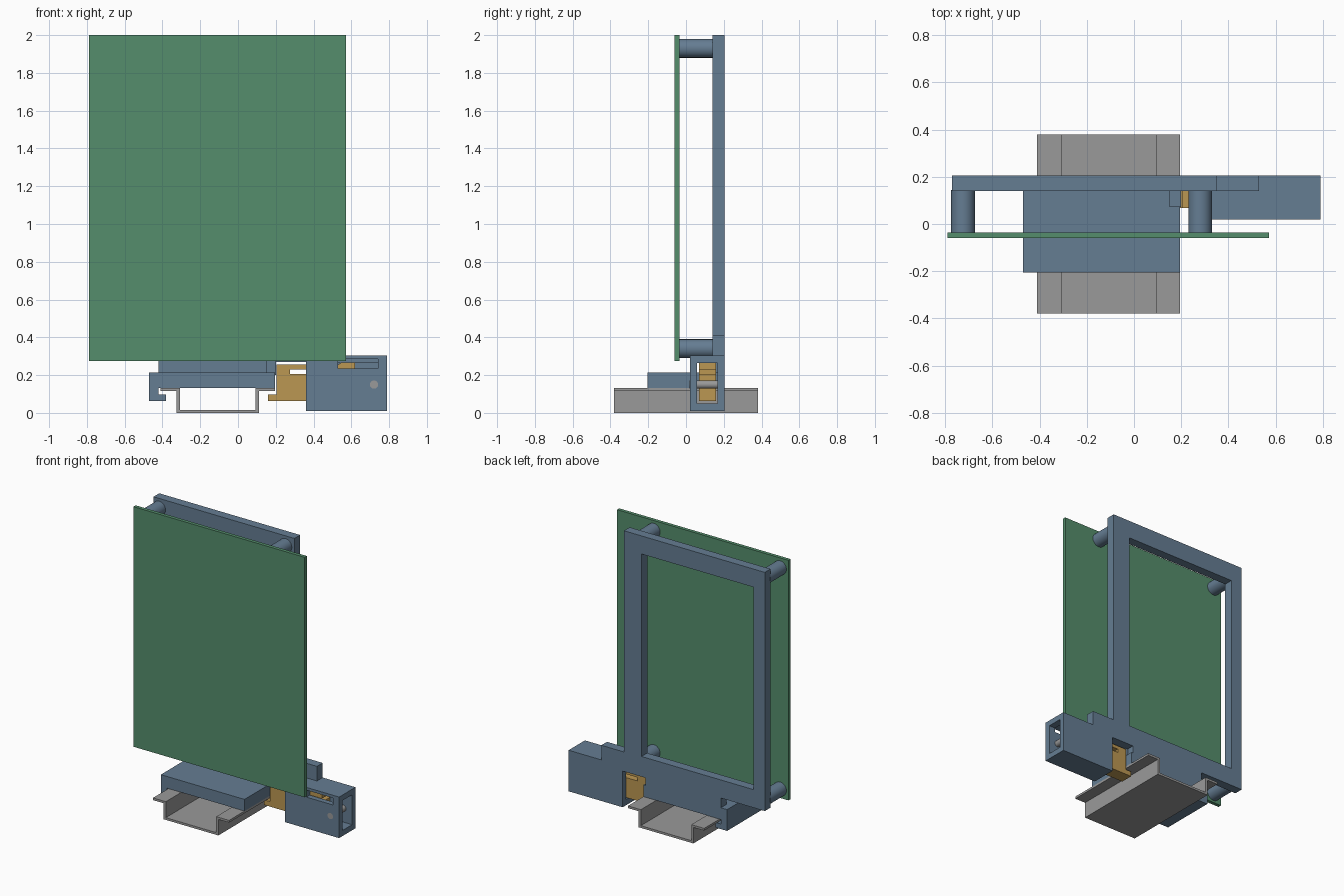
import bpy, math
from mathutils import Matrix

if "Cube" in bpy.data.objects:
    bpy.data.objects.remove(bpy.data.objects["Cube"])


def material(name, rgb):
    m = bpy.data.materials.new(name)
    m.diffuse_color = (*rgb, 1)
    m.use_nodes = True
    m.node_tree.nodes["Principled BSDF"].inputs["Base Color"].default_value = m.diffuse_color
    return m


BLUE = material("slate blue plastic", (0.130, 0.205, 0.290))
GREEN = material("board green", (0.090, 0.270, 0.150))
AMBER = material("amber plastic", (0.500, 0.310, 0.085))
GREY = material("steel grey", (0.320, 0.320, 0.320))


def extrude(name, loops, y0, y1, mat):
    """Extrude closed x-z loops (first outer, others holes) from y0 to y1."""
    cu = bpy.data.curves.new(name, "CURVE")
    cu.dimensions, cu.fill_mode = "2D", "BOTH"
    cu.extrude = (y1 - y0) / 2
    for pts in loops:
        sp = cu.splines.new("POLY")
        sp.points.add(len(pts) - 1)
        for p, (x, z) in zip(sp.points, pts):
            p.co = (x, z, 0, 1)
        sp.use_cyclic_u = True
    tmp = bpy.data.objects.new(name + "_curve", cu)
    bpy.context.collection.objects.link(tmp)
    dg = bpy.context.evaluated_depsgraph_get()
    me = bpy.data.meshes.new_from_object(tmp.evaluated_get(dg))
    bpy.data.objects.remove(tmp)
    me.transform(Matrix.Translation((0, (y0 + y1) / 2, 0)) @ Matrix.Rotation(math.pi / 2, 4, "X"))
    # weld the caps to the sides
    import bmesh
    bm = bmesh.new()
    bm.from_mesh(me)
    bmesh.ops.remove_doubles(bm, verts=bm.verts, dist=1e-5)
    bmesh.ops.recalc_face_normals(bm, faces=bm.faces)
    bm.to_mesh(me)
    bm.free()
    me.materials.clear()
    me.materials.append(mat)
    me.polygons.foreach_set("use_smooth", [False] * len(me.polygons))
    ob = bpy.data.objects.new(name, me)
    bpy.context.collection.objects.link(ob)
    return ob


def rect(x0, x1, z0, z1):
    return [(x0, z0), (x1, z0), (x1, z1), (x0, z1)]


def box(name, x0, x1, y0, y1, z0, z1, mat):
    return extrude(name, [rect(x0, x1, z0, z1)], y0, y1, mat)


def rod(name, x, z, r, y0, y1, mat):
    bpy.ops.mesh.primitive_cylinder_add(vertices=40, radius=r, depth=y1 - y0,
                                        location=(x, (y0 + y1) / 2, z),
                                        rotation=(math.pi / 2, 0, 0))
    ob = bpy.context.object
    ob.name = name
    ob.data.materials.append(mat)
    bpy.ops.object.shade_smooth_by_angle(angle=math.radians(40))
    return ob


def combine(target, other, op):
    mod = target.modifiers.new(op, "BOOLEAN")
    mod.operation, mod.solver, mod.object = op, "EXACT", other
    bpy.context.view_layer.objects.active = target
    bpy.ops.object.modifier_apply(modifier=mod.name)
    bpy.data.objects.remove(other)


# Mounting rail: hat section
extrude("mounting_rail", [[
    (-0.41, 0.115), (-0.325, 0.115), (-0.325, 0), (0.11, 0), (0.11, 0.115), (0.195, 0.115),
    (0.195, 0.131), (0.093, 0.131), (0.093, 0.016), (-0.308, 0.016), (-0.308, 0.131),
    (-0.41, 0.131)]], -0.38, 0.38, GREY)

# Bracket: upright open frame
bracket = extrude("bracket", [
    [(-0.42, 0.18), (0.18, 0.18), (0.18, 0.27), (0.40, 0.27), (0.40, 0.28), (0.53, 0.28),
     (0.53, 0.41), (0.35, 0.41), (0.35, 2), (-0.77, 2), (-0.77, 0.285), (-0.42, 0.285)],
    rect(-0.68, 0.21, 0.415, 1.87)], 0.14, 0.205, BLUE)

# Bracket: foot with the fixed hook, guide lug and clip housing
foot = extrude("foot", [[
    (-0.47, 0.062), (-0.38, 0.062), (-0.38, 0.098), (-0.42, 0.098), (-0.42, 0.131),
    (0.195, 0.131), (0.195, 0.215), (-0.47, 0.215)]], -0.205, 0.205, BLUE)
lug = box("lug", 0.15, 0.20, 0.073, 0.15, 0.20, 0.28, BLUE)
housing = extrude("housing", [[
    (0.36, 0.01), (0.79, 0.01), (0.79, 0.305), (0.33, 0.305), (0.33, 0.277), (0.36, 0.277)]],
    0.02, 0.205, BLUE)
for part in (foot, lug, housing):
    combine(bracket, part, "UNION")

# Housing cavity and front slot
combine(bracket, box("cavity", 0.345, 0.85, 0.058, 0.168, 0.05, 0.265, BLUE), "DIFFERENCE")
combine(bracket, box("slot", 0.53, 0.74, 0.0, 0.10, 0.235, 0.285, BLUE), "DIFFERENCE")

# Sliding clip with hook, relief slot and spring arm
extrude("sliding_clip", [[
    (0.16, 0.062), (0.62, 0.062), (0.62, 0.205), (0.275, 0.205), (0.275, 0.23),
    (0.62, 0.23), (0.62, 0.268), (0.55, 0.268), (0.53, 0.255), (0.205, 0.255),
    (0.205, 0.098), (0.16, 0.098)]], 0.068, 0.16, AMBER)

# Stop pin
rod("stop_pin", 0.72, 0.15, 0.022, 0.0195, 0.17, GREY)

# Circuit board and its four standoffs
box("circuit_board", -0.79, 0.572, -0.06, -0.035, 0.275, 2.0, GREEN)
for x in (-0.724, 0.28):
    for z in (0.34, 1.93):
        rod("standoff", x, z, 0.05, -0.035, 0.145, BLUE)
